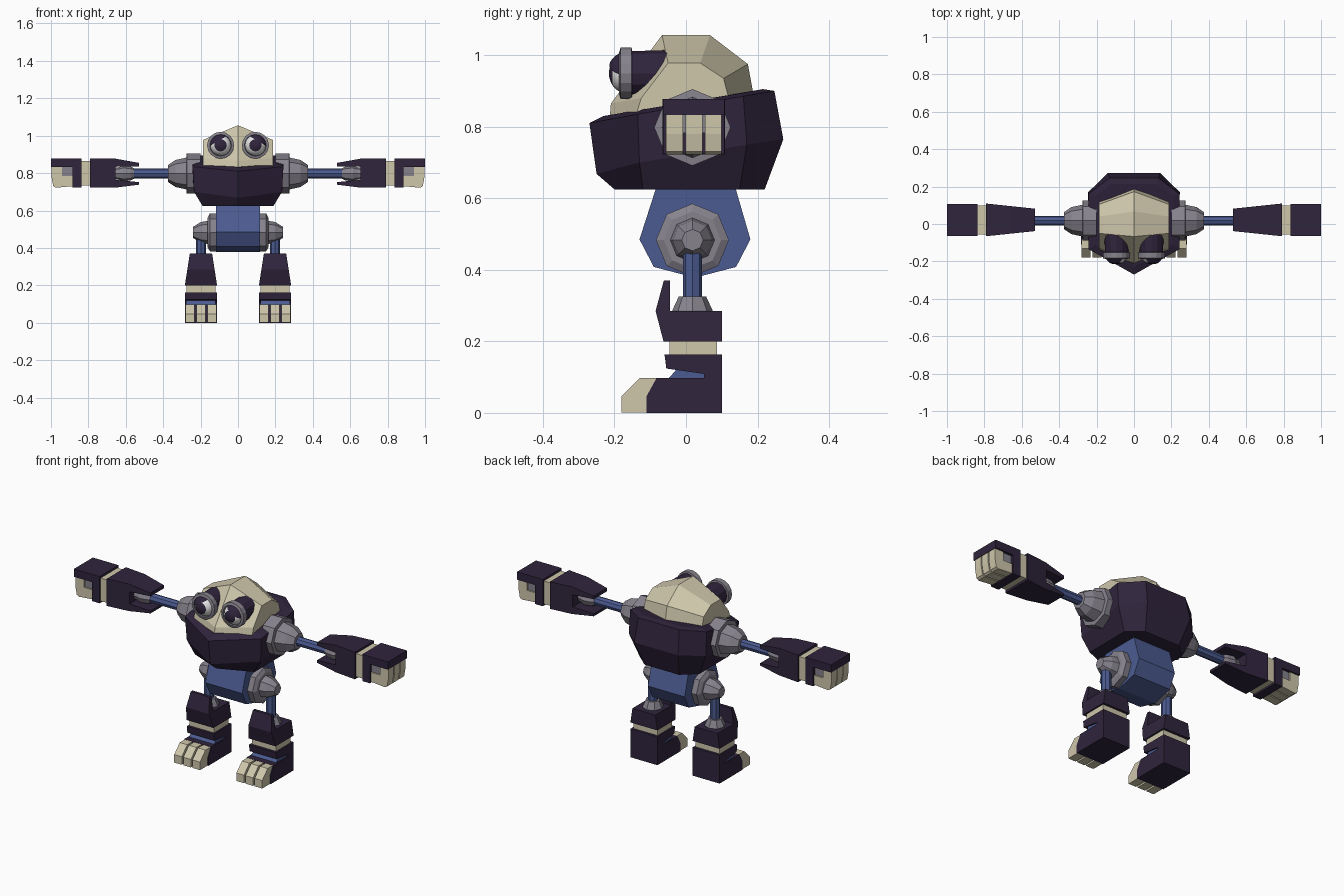
import bpy, bmesh, math
from mathutils import Vector, Matrix

if "Cube" in bpy.data.objects:
    bpy.data.objects.remove(bpy.data.objects["Cube"])


def material(name, rgb):
    m = bpy.data.materials.new(name)
    m.diffuse_color = (*rgb, 1)
    m.use_nodes = True
    m.node_tree.nodes["Principled BSDF"].inputs["Base Color"].default_value = m.diffuse_color
    return m


DARK = material("dark_purple", (0.029, 0.018, 0.046))
CREAM = material("cream", (0.62, 0.57, 0.41))
BLUE = material("blue", (0.072, 0.105, 0.285))
GREY = material("grey", (0.24, 0.225, 0.265))
WHITE = material("eye_white", (0.8, 0.8, 0.8))
CY = 0.018  # depth of the limb axis


def finish(name, bm, mats, mirror=False):
    bmesh.ops.recalc_face_normals(bm, faces=bm.faces)
    me = bpy.data.meshes.new(name)
    bm.to_mesh(me)
    bm.free()
    for m in mats:
        me.materials.append(m)
    ob = bpy.data.objects.new(name, me)
    bpy.context.collection.objects.link(ob)
    if mirror:
        ob.modifiers.new("mirror", "MIRROR").use_mirror_merge = False
    return ob


def loft(name, rings, mat, mirror=False):
    """Skin a stack of equal-length closed rings and cap both ends."""
    bm = bmesh.new()
    vs = [[bm.verts.new(p) for p in r] for r in rings]
    n = len(rings[0])
    for a, b in zip(vs, vs[1:]):
        for i in range(n):
            j = (i + 1) % n
            bm.faces.new((a[i], a[j], b[j], b[i]))
    bm.faces.new(vs[0])
    bm.faces.new(vs[-1])
    return finish(name, bm, [mat], mirror)


def lathe(name, axis, centre, profile, mat, sides=8):
    """Revolve (distance, radius) pairs round the x, y or z axis."""
    rings = []
    for d, r in profile:
        ring = []
        for k in range(sides):
            t = 2 * math.pi * k / sides
            u, v = r * math.sin(t), r * math.cos(t)
            c = {"x": (d, u, v), "y": (u, d, v), "z": (u, v, d)}[axis]
            ring.append(Vector(c) + Vector(centre))
        rings.append(ring)
    return loft(name, rings, mat, True)


def prism_x(name, yz, centre, half, mat, mirror=True):
    """Side profile widened across x; half is a number or a rule of z."""
    h = half if callable(half) else (lambda z: half)
    rings = [[(centre + s * h(z), y, z) for y, z in yz] for s in (-1, 1)]
    return loft(name, rings, mat, mirror)


def prism_y(name, xz, centre, half, mat):
    """Front profile widened across y; half is a number or a rule of x."""
    h = half if callable(half) else (lambda x: half)
    rings = [[(x, centre + s * h(x), z) for x, z in xz] for s in (-1, 1)]
    return loft(name, rings, mat, True)


# Torso: seven-sided shell with a tilted rim
def torso_ring(front, fside, bside, back):
    right = [fside, bside, back]
    return [front] + right + [(-x, y, z) for x, y, z in reversed(right)]


loft("torso", [
    torso_ring((0, -0.20, 0.625), (0.19, -0.12, 0.625), (0.19, 0.15, 0.625), (0.11, 0.22, 0.625)),
    torso_ring((0, -0.25, 0.668), (0.235, -0.13, 0.70), (0.245, 0.17, 0.75), (0.14, 0.272, 0.765)),
    torso_ring((0, -0.27, 0.81), (0.243, -0.135, 0.835), (0.243, 0.16, 0.885), (0.13, 0.247, 0.90)),
    torso_ring((0, -0.23, 0.83), (0.205, -0.11, 0.85), (0.205, 0.15, 0.893), (0.12, 0.215, 0.905)),
], DARK)

# Head: ridged dome between two flat cheeks
ridge = [(-0.215, 0.80), (-0.21, 0.865), (-0.067, 1.056), (0.067, 1.056), (0.173, 0.975), (0.205, 0.80)]
cheek = [(-0.15, 0.80), (-0.125, 0.88), (-0.05, 0.978), (0.04, 0.978), (0.105, 0.935), (0.14, 0.80)]
loft("head", [[(x, y, z) for y, z in prof]
              for x, prof in ((-0.186, cheek), (0, ridge), (0.186, cheek))], CREAM)

# Eyes: socket tube, ring, eyeball with pupil, slanted lid
EYE = Vector((0.093, 0, 0.949))
lathe("eye_socket", "y", EYE, [(-0.04, 0.055), (-0.055, 0.065), (-0.16, 0.062)], DARK, 12)
lathe("eye_ring", "y", EYE, [(-0.15, 0.055), (-0.152, 0.072), (-0.183, 0.072), (-0.187, 0.058),
                             (-0.165, 0.055)], GREY, 16)


def ball(name, radius, squash, mats, pole, keep=None, pupil=None):
    bm = bmesh.new()
    bmesh.ops.create_uvsphere(bm, u_segments=20, v_segments=20, radius=radius)
    rot = Vector((0, 0, 1)).rotation_difference(Vector(pole)).to_matrix()
    bmesh.ops.rotate(bm, verts=bm.verts, matrix=rot)
    if keep is not None:
        bmesh.ops.bisect_plane(bm, geom=bm.verts[:] + bm.edges[:] + bm.faces[:],
                               plane_co=Vector(pole) * keep, plane_no=pole, clear_inner=True)
        bmesh.ops.holes_fill(bm, edges=[e for e in bm.edges if e.is_boundary])
    for f in bm.faces:
        f.smooth = len(f.verts) < 5
        if pupil and f.calc_center_median().normalized().dot(Vector(pole)) > pupil:
            f.material_index = 1
    bmesh.ops.scale(bm, verts=bm.verts, vec=(1, squash, 1))
    bmesh.ops.translate(bm, verts=bm.verts, vec=EYE + Vector((0, -0.165, 0)))
    return finish(name, bm, mats, True)


ball("eyeball", 0.056, 0.9, [WHITE, DARK], (0, -1, 0), pupil=math.cos(math.radians(37)))
ball("eyelid", 0.061, 0.9, [DARK], Vector((0.5, 0.0, 0.866)).normalized(), keep=0.026)

# Pelvis
prism_x("pelvis", [(-0.08, 0.64), (-0.13, 0.485), (-0.09, 0.408), (0.025, 0.378), (0.14, 0.408),
                   (0.18, 0.485), (0.135, 0.64)], 0, 0.117, BLUE, False)

# Hip and shoulder joints
lathe("hip_joint", "x", (0, CY, 0.483), [(0.10, 0.1), (0.15, 0.102), (0.162, 0.08), (0.162, 0.062),
                                         (0.20, 0.055), (0.24, 0.03)], GREY)
lathe("shoulder_joint", "x", (0, CY, 0.798), [(0.20, 0.107), (0.274, 0.107), (0.276, 0.085),
                                              (0.335, 0.072), (0.375, 0.045)], GREY)

# Legs
LX = 0.198
lathe("leg_rod", "z", (LX, CY, 0), [(0.29, 0.027), (0.48, 0.027)], BLUE)
lathe("ankle_joint", "z", (LX, CY, 0), [(0.27, 0.056), (0.287, 0.056), (0.326, 0.038)], GREY)
prism_x("boot_cuff", [(-0.063, 0.20), (-0.085, 0.285), (-0.062, 0.37), (-0.045, 0.37),
                      (-0.045, 0.285), (0.10, 0.285), (0.10, 0.20)], LX,
        lambda z: 0.086 - (z - 0.20) * 0.155, DARK)
prism_x("boot_band", [(-0.046, 0.16), (-0.046, 0.205), (0.086, 0.205), (0.086, 0.16)], LX, 0.077, CREAM)
prism_x("boot", [(-0.11, 0), (-0.11, 0.047), (-0.082, 0.098), (0.05, 0.098), (0.05, 0.109),
                 (-0.055, 0.124), (-0.06, 0.163), (0.10, 0.163), (0.10, 0)], LX, 0.086, DARK)
prism_x("boot_tongue", [(-0.048, 0.097), (-0.028, 0.12), (0.055, 0.11), (0.055, 0.097)], LX, 0.079, BLUE)
for i, off in enumerate((-0.058, 0, 0.058)):
    prism_x(f"toe_{i + 1}", [(-0.18, 0.001), (-0.18, 0.047), (-0.13, 0.097), (-0.08, 0.097),
                             (-0.109, 0.047), (-0.109, 0.001)], LX + off, 0.024, CREAM)

# Arms
lathe("arm_rod", "x", (0, CY, 0.798), [(0.36, 0.026), (0.58, 0.026)], BLUE)
lathe("elbow_joint", "x", (0, CY, 0.798), [(0.556, 0.028), (0.575, 0.037), (0.615, 0.042),
                                           (0.64, 0.033), (0.67, 0.03)], GREY)
HY = 0.022
prism_y("gauntlet", [(0.79, 0.878), (0.66, 0.878), (0.53, 0.855), (0.53, 0.836), (0.655, 0.834),
                     (0.655, 0.764), (0.53, 0.752), (0.53, 0.738), (0.66, 0.722), (0.79, 0.722)], HY,
        lambda x: 0.06 + (x - 0.53) * 0.105, DARK)
prism_y("wrist_band", [(0.78, 0.866), (0.845, 0.866), (0.845, 0.734), (0.78, 0.734)], HY, 0.077, CREAM)
prism_y("hand", [(0.836, 0.878), (1.0, 0.878), (1.0, 0.833), (0.885, 0.833), (0.885, 0.724),
                 (0.836, 0.724)], HY, 0.086, DARK)
prism_y("palm", [(0.88, 0.835), (0.948, 0.835), (0.948, 0.783), (0.88, 0.783)], HY, 0.07, GREY)
for i, off in enumerate((-0.054, 0, 0.054)):
    prism_y(f"finger_{i + 1}", [(0.942, 0.836), (0.997, 0.836), (0.997, 0.78), (0.988, 0.73),
                                (0.975, 0.722), (0.884, 0.73), (0.884, 0.784), (0.942, 0.784)],
            HY + off, 0.0235, CREAM)
